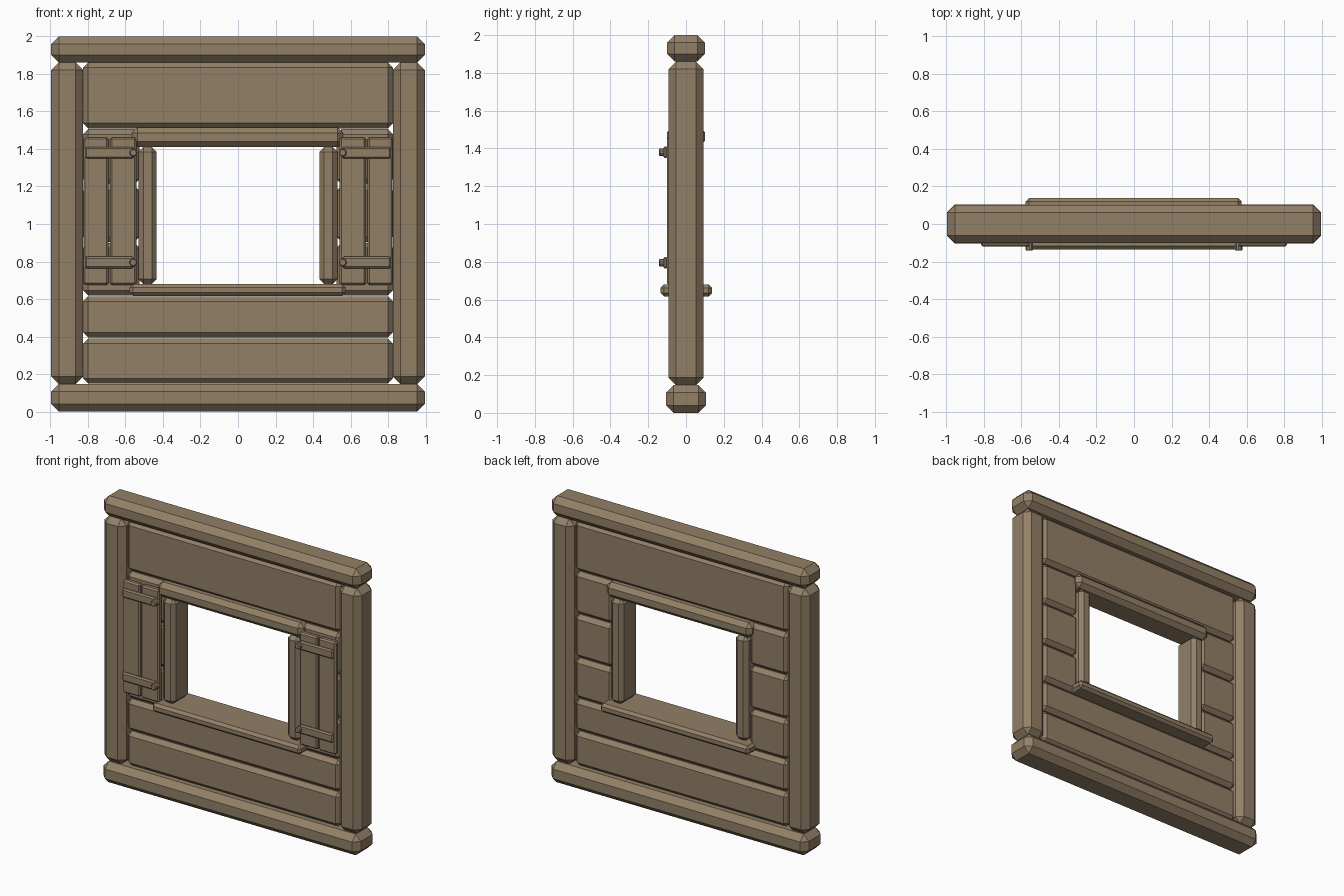
import bpy
import bmesh
from math import pi
from mathutils import Matrix

cube = bpy.data.objects.get("Cube")
if cube:
    bpy.data.objects.remove(cube, do_unlink=True)

wood = bpy.data.materials.new("brown_wood")
wood.use_nodes = True
colour = (0.29, 0.215, 0.135, 1)
wood.diffuse_color = colour
wood.node_tree.nodes["Principled BSDF"].inputs["Base Color"].default_value = colour


def finish(name, bm, bevel):
    """Turn a bmesh into a chamfered wooden object."""
    mesh = bpy.data.meshes.new(name)
    bm.to_mesh(mesh)
    bm.free()
    mesh.materials.append(wood)
    obj = bpy.data.objects.new(name, mesh)
    bpy.context.collection.objects.link(obj)
    mod = obj.modifiers.new("chamfer", "BEVEL")
    mod.width = bevel
    mod.segments = 1
    mod.limit_method = "ANGLE"
    mod.angle_limit = pi / 3
    return obj


def beam(name, x, y, z, bevel):
    """Chamfered box spanning the given (low, high) ranges."""
    bm = bmesh.new()
    spans = (x, y, z)
    size = [abs(b - a) for a, b in spans]
    centre = [(a + b) / 2 for a, b in spans]
    bmesh.ops.create_cube(bm, size=1, matrix=Matrix.Translation(centre) @ Matrix.Diagonal((*size, 1)))
    return finish(name, bm, bevel)


def peg(name, x, z):
    """Round hinge peg pointing forwards."""
    bm = bmesh.new()
    place = Matrix.Translation((x, -0.115, z)) @ Matrix.Rotation(pi / 2, 4, "X")
    bmesh.ops.create_cone(bm, cap_ends=True, segments=10, radius1=0.021, radius2=0.021,
                          depth=0.055, matrix=place)
    return finish(name, bm, 0.005)


# Outer frame
beam("top_beam", (-0.995, 0.995), (-0.1, 0.1), (1.86, 2.0), 0.04)
beam("bottom_beam", (-0.995, 0.995), (-0.105, 0.105), (0, 0.147), 0.04)

# Full-width wall boards
BOARD_Y = (-0.062, 0.062)
for i, z in enumerate([(0.15, 0.39), (0.395, 0.615), (1.51, 1.86)]):
    beam(f"wall_board_{i + 1}", (-0.825, 0.825), BOARD_Y, z, 0.027)

# Window frame
beam("window_lintel", (-0.565, 0.56), (-0.1, 0.1), (1.41, 1.515), 0.03)
beam("window_sill", (-0.577, 0.573), (-0.135, 0.138), (0.617, 0.68), 0.018)

for side, s in (("left", 1), ("right", -1)):
    def span(a, b):
        return tuple(sorted((s * a, s * b)))

    beam(f"{side}_post", span(0.825, 0.995), (-0.093, 0.093), (0.147, 1.86), 0.04)
    beam(f"{side}_window_jamb", span(0.433, 0.53), (-0.09, 0.09), (0.68, 1.41), 0.026)

    # Short boards beside the window
    for i, z in enumerate([(0.62, 0.9), (0.905, 1.205), (1.21, 1.505)]):
        beam(f"{side}_short_board_{i + 1}", span(0.525, 0.825), BOARD_Y, z, 0.027)

    # Open shutter: two planks, two battens with pegs
    beam(f"{side}_shutter_inner_plank", span(0.542, 0.682), (-0.1, -0.06), (0.675, 1.462), 0.01)
    beam(f"{side}_shutter_outer_plank", span(0.69, 0.824), (-0.1, -0.06), (0.675, 1.462), 0.01)
    for level, z in (("lower", 0.795), ("upper", 1.38)):
        beam(f"{side}_{level}_batten", span(0.555, 0.815), (-0.12, -0.095), (z - 0.031, z + 0.031), 0.009)
        peg(f"{side}_{level}_peg", s * 0.558, z)
